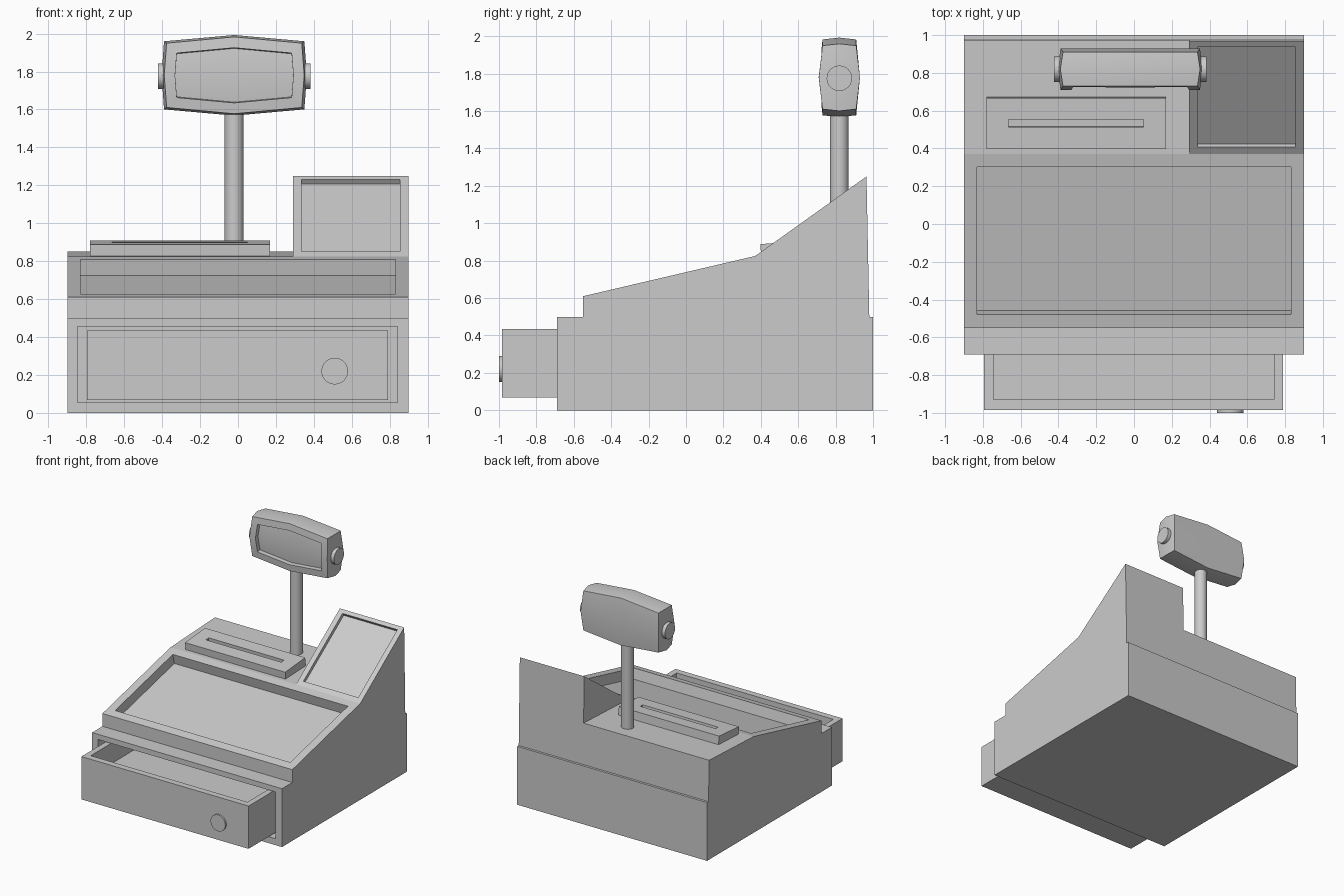
import bpy, bmesh, math
from mathutils import Vector, Matrix

if "Cube" in bpy.data.objects:
    bpy.data.objects.remove(bpy.data.objects["Cube"])


def finish(name, bm, smooth=False):
    bmesh.ops.recalc_face_normals(bm, faces=bm.faces[:])
    me = bpy.data.meshes.new(name)
    bm.to_mesh(me)
    bm.free()
    ob = bpy.data.objects.new(name, me)
    bpy.context.collection.objects.link(ob)
    if smooth:
        bpy.ops.object.select_all(action='DESELECT')
        ob.select_set(True)
        bpy.context.view_layer.objects.active = ob
        bpy.ops.object.shade_smooth_by_angle(angle=math.radians(30))
    return ob


def prism(name, x0, x1, profile):
    """Side profile of (y, z) points swept along x."""
    bm = bmesh.new()
    f = bm.faces.new([bm.verts.new((x0, y, z)) for y, z in profile])
    ext = bmesh.ops.extrude_face_region(bm, geom=[f], use_keep_orig=True)
    verts = [v for v in ext['geom'] if isinstance(v, bmesh.types.BMVert)]
    bmesh.ops.translate(bm, verts=verts, vec=(x1 - x0, 0, 0))
    return finish(name, bm)


def box(name, x0, x1, y0, y1, z0, z1):
    return prism(name, x0, x1, [(y0, z0), (y1, z0), (y1, z1), (y0, z1)])


def slab(name, x0, x1, a, b, low, high):
    """Tilted box lying on the sloped line a-b, from low to high along its normal."""
    a, b = Vector(a), Vector(b)
    d = (b - a).normalized()
    n = Vector((-d.y, d.x))
    return prism(name, x0, x1, [a + n * low, b + n * low, b + n * high, a + n * high])


def boolean(target, other, op='DIFFERENCE'):
    mod = target.modifiers.new(op, 'BOOLEAN')
    mod.operation, mod.solver, mod.object = op, 'EXACT', other
    bpy.context.view_layer.objects.active = target
    bpy.ops.object.modifier_apply(modifier=mod.name)
    bpy.data.objects.remove(other, do_unlink=True)


def cylinder(name, center, radius, length, axis, segments=32):
    bm = bmesh.new()
    rot = {'X': Matrix.Rotation(math.pi / 2, 4, 'Y'),
           'Y': Matrix.Rotation(math.pi / 2, 4, 'X'), 'Z': Matrix()}[axis]
    bmesh.ops.create_cone(bm, cap_ends=True, segments=segments, radius1=radius, radius2=radius,
                          depth=length, matrix=Matrix.Translation(center) @ rot)
    return finish(name, bm, smooth=True)


# Base cabinet with drawer opening
base = box("base_cabinet", -0.9, 0.9, -0.69, 1.0, 0, 0.5)
boolean(base, box("cutter", -0.845, 0.84, -0.8, 0.7, 0.055, 0.455))

# Open cash drawer and its round lock
drawer = box("cash_drawer", -0.795, 0.79, -0.985, 0.6, 0.068, 0.435)
boolean(drawer, box("cutter", -0.745, 0.74, -0.93, 0.55, 0.26, 0.6))
cylinder("drawer_lock", (0.51, -0.99, 0.22), 0.07, 0.02, 'Y')

# Sloped upper housing with raised right-hand section
def on_screen(y):
    return (y, 0.61 + (y + 0.55) * 0.215 / 0.92)

def on_riser(y):
    return (y, 0.825 + (y - 0.37) * 0.425 / 0.595)

housing = prism("upper_housing", -0.9, 0.9,
                [(-0.55, 0.5), (-0.55, 0.61), (0.37, 0.825), (0.973, 0.852), (0.98, 0.5)])
boolean(housing, prism("riser", 0.29, 0.9,
                       [(0.37, 0.5), (0.37, 0.825), (0.965, 1.25), (0.98, 0.5)]), 'UNION')

# Recessed main panel and recessed side panel
boolean(housing, slab("cutter", -0.83, 0.83, on_screen(-0.478), on_screen(0.303), -0.088, 0.1))
boolean(housing, slab("cutter", 0.335, 0.855, on_riser(0.407), on_riser(0.937), -0.028, 0.1))

# Receipt printer with paper slot
def on_printer(y):
    return (y, 0.888 + (y - 0.397) * 0.082)

printer = slab("receipt_printer", -0.78, 0.17, on_printer(0.397), on_printer(0.667), -0.075, 0)
boolean(printer, slab("cutter", -0.665, 0.05, on_printer(0.514), on_printer(0.552), -0.03, 0.05))

# Display pole
cylinder("display_pole", (-0.02, 0.82, 1.2), 0.05, 0.8, 'Z')

# Display head: bulged box with an inset front screen
bm = bmesh.new()
bmesh.ops.create_cube(bm, size=2)
bmesh.ops.subdivide_edges(bm, edges=bm.edges[:], cuts=1, use_grid_fill=True)
front = [f for f in bm.faces if f.calc_center_median().y < -0.9]
for v in bm.verts:
    sx, sy, sz = (round(c) for c in v.co)
    v.co = (-0.02 + sx * (0.383 - 0.013 * abs(sz) - 0.014 * abs(sy)),
            0.82 + sy * (0.11 - 0.02 * abs(sz)),
            1.78 + sz * (0.2125 - 0.033 * abs(sx) - 0.010 * abs(sy)))
bmesh.ops.recalc_face_normals(bm, faces=bm.faces[:])
bmesh.ops.inset_region(bm, faces=front, thickness=0.057, use_even_offset=True)
bmesh.ops.inset_region(bm, faces=front, thickness=0.0, depth=-0.035)
finish("display_head", bm, smooth=True)

# Tilt knobs on both ends of the head
for side, label in ((-1, "left"), (1, "right")):
    cylinder(f"tilt_knob_{label}", (-0.02 + side * 0.385, 0.82, 1.775), 0.068, 0.036, 'X')
